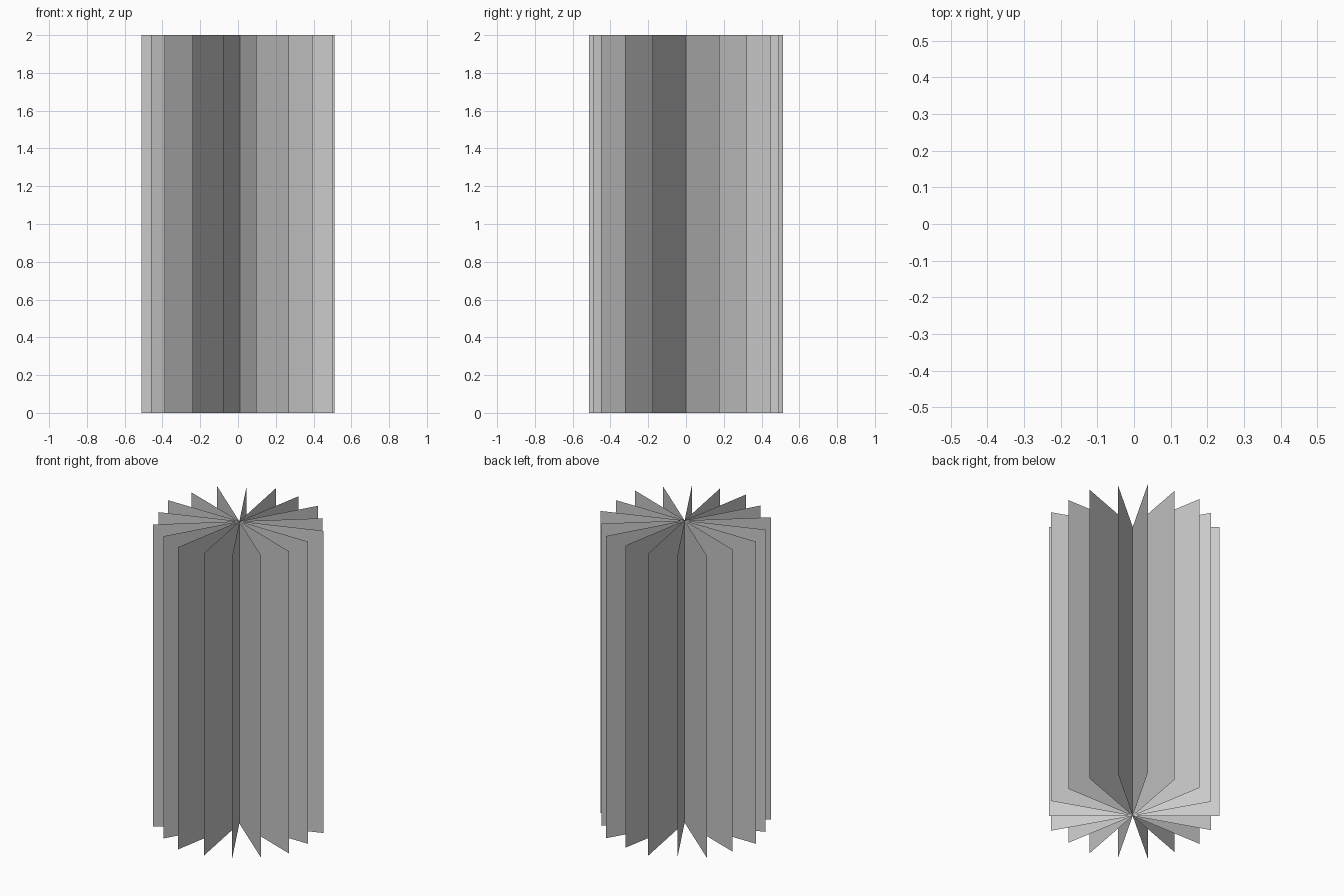
import bpy
from math import cos, sin, pi

if "Cube" in bpy.data.objects:
    bpy.data.objects.remove(bpy.data.objects["Cube"])

HEIGHT = 2.0
COUNT = 9
SHORT, LONG = 0.501, 0.521       # reach on either side of the shared axis
AXIS_X = (LONG - SHORT) / 2      # keeps the overall fan centred


def add_card(index):
    """Flat upright card crossing the axis, with one side slightly longer."""
    a = index * 4 * pi / COUNT / 2 * 1.0
    c, s = cos(a), sin(a)
    ends = [(AXIS_X - LONG * c, -LONG * s),
            (AXIS_X, 0.0),
            (AXIS_X + SHORT * c, SHORT * s)]
    verts = [(x, y, z) for z in (0, HEIGHT) for x, y in ends]
    mesh = bpy.data.meshes.new(f"card_{index + 1}")
    mesh.from_pydata(verts, [], [(0, 1, 4, 3), (1, 2, 5, 4)])
    obj = bpy.data.objects.new(f"card_{index + 1}", mesh)
    bpy.context.collection.objects.link(obj)


# Nine cards crossing in a star, 40 degrees apart
for i in range(COUNT):
    add_card(i)
